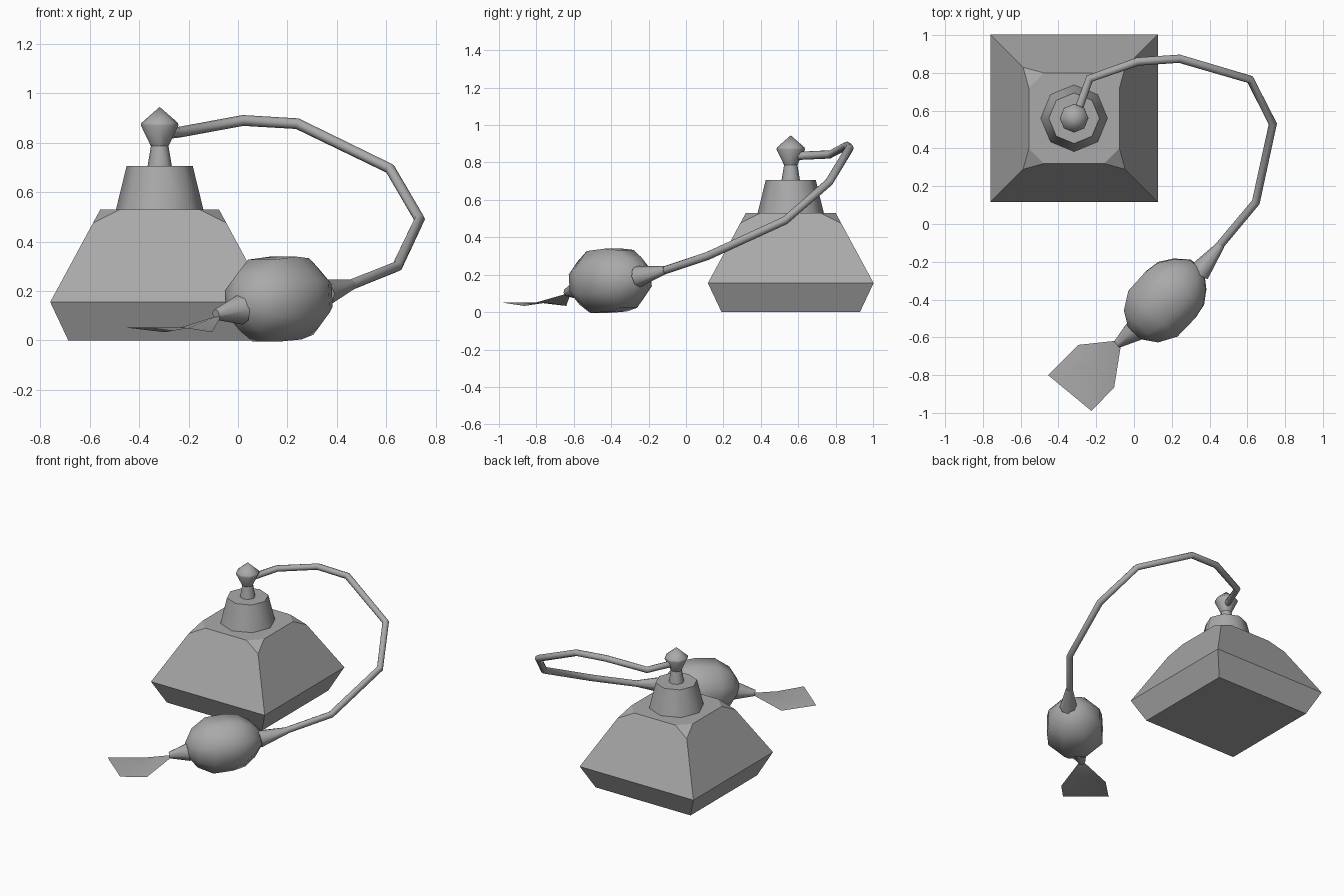
import bpy, bmesh, math
from mathutils import Vector

default = bpy.data.objects.get("Cube")
if default:
    bpy.data.objects.remove(default)

grey = bpy.data.materials.new("plain grey")
grey.use_nodes = True
COLOUR = (0.4, 0.4, 0.4, 1)
grey.diffuse_color = COLOUR
grey.node_tree.nodes["Principled BSDF"].inputs["Base Color"].default_value = COLOUR


def finish(name, bm, smooth_angle=None, closed=True):
    """Turn a bmesh into a shaded grey object."""
    if closed:
        bmesh.ops.recalc_face_normals(bm, faces=bm.faces)
    mesh = bpy.data.meshes.new(name)
    bm.to_mesh(mesh)
    bm.free()
    mesh.materials.append(grey)
    obj = bpy.data.objects.new(name, mesh)
    bpy.context.collection.objects.link(obj)
    if smooth_angle:
        bpy.ops.object.select_all(action='DESELECT')
        obj.select_set(True)
        bpy.context.view_layer.objects.active = obj
        bpy.ops.object.shade_smooth_by_angle(angle=math.radians(smooth_angle))
    return obj


def loft(name, points, radii, sides=8, phase=0.0, widen=1.0):
    """Sweep a polygon of varying radius along a path and cap both ends."""
    pts = [Vector(p) for p in points]
    bm = bmesh.new()
    rings = []
    for i, p in enumerate(pts):
        back = (p - pts[i - 1]).normalized() if i > 0 else Vector()
        ahead = (pts[i + 1] - p).normalized() if i < len(pts) - 1 else Vector()
        tangent = (back + ahead).normalized()
        side = tangent.cross(Vector((0, 0, 1)))
        side = side.normalized() if side.length > 0.01 else Vector((1, 0, 0))
        up = side.cross(tangent)
        ring = []
        for k in range(sides):
            a = math.tau * (k + phase) / sides
            offset = side * math.cos(a) * widen + up * math.sin(a)
            ring.append(bm.verts.new(p + offset * radii[i]))
        rings.append(ring)
    for low, high in zip(rings, rings[1:]):
        for k in range(sides):
            n = (k + 1) % sides
            bm.faces.new((low[k], low[n], high[n], high[k]))
    bm.faces.new(rings[0])
    bm.faces.new(rings[-1])
    bmesh.ops.remove_doubles(bm, verts=bm.verts, dist=0.0005)
    return finish(name, bm, 50)


# Square bottle with cut shoulder corners
CX, CY = -0.317, 0.56
bm = bmesh.new()
for x, y, z in ((.37, .37, 0), (.443, .443, .155), (.27, .27, .475),
                (.24, .16, .53), (.16, .24, .53)):
    for sx in (-1, 1):
        for sy in (-1, 1):
            bm.verts.new((CX + sx * x, CY + sy * y, z))
bmesh.ops.convex_hull(bm, input=bm.verts)
bmesh.ops.dissolve_limit(bm, angle_limit=math.radians(3), verts=bm.verts, edges=bm.edges)
finish("bottle", bm)


# Collar, neck and pointed knob
def turned(name, profile):
    loft(name, [(CX, CY, z) for r, z in profile], [r for r, z in profile])


turned("collar", [(.178, .525), (.134, .705)])
turned("neck", [(.05, .70), (.035, .79)])
turned("knob", [(.035, .785), (.076, .87), (.074, .88), (.0, .945)])

# Curved hose
hose = [(-.30, .59, .835), (-.235, .77, .843), (.02, .86, .89), (.24, .875, .877),
        (.615, .765, .695), (.735, .53, .49), (.645, .115, .30), (.44, -.13, .218)]
loft("hose", hose, [.022] * len(hose))

# Squeeze bulb along a slightly tilted axis
centre = Vector((.165, -.405, .168))
axis = Vector((.68, .73, .08)).normalized()
bulb = [(-.235, .05), (-.185, .125), (-.09, .18), (.04, .182),
        (.12, .168), (.19, .12), (.25, .05)]
loft("bulb", [centre + axis * t for t, r in bulb], [r for t, r in bulb],
     phase=0.5, widen=1.07)

# Tapered fittings at each end of the bulb
loft("hose_fitting", [(.345, -.255, .19), (.46, -.11, .225)], [.058, .022])
loft("tassel_fitting", [(.01, -.56, .125), (-.09, -.637, .105)], [.062, .022])

# Folded tassel sheet
bm = bmesh.new()
root, left, far_left, far_right, right, ridge = [bm.verts.new(p) for p in (
    (-.065, -.615, .105), (-.105, -.865, .033), (-.225, -.99, .052),
    (-.455, -.8, .052), (-.295, -.64, .033), (-.2, -.75, .05))]
rim = [root, right, far_right, far_left, left]
for a, b in zip(rim, rim[1:] + rim[:1]):
    bm.faces.new((a, b, ridge))
bm.normal_update()
if sum(f.normal.z for f in bm.faces) < 0:
    bmesh.ops.reverse_faces(bm, faces=bm.faces)
finish("tassel", bm, 40, closed=False)
